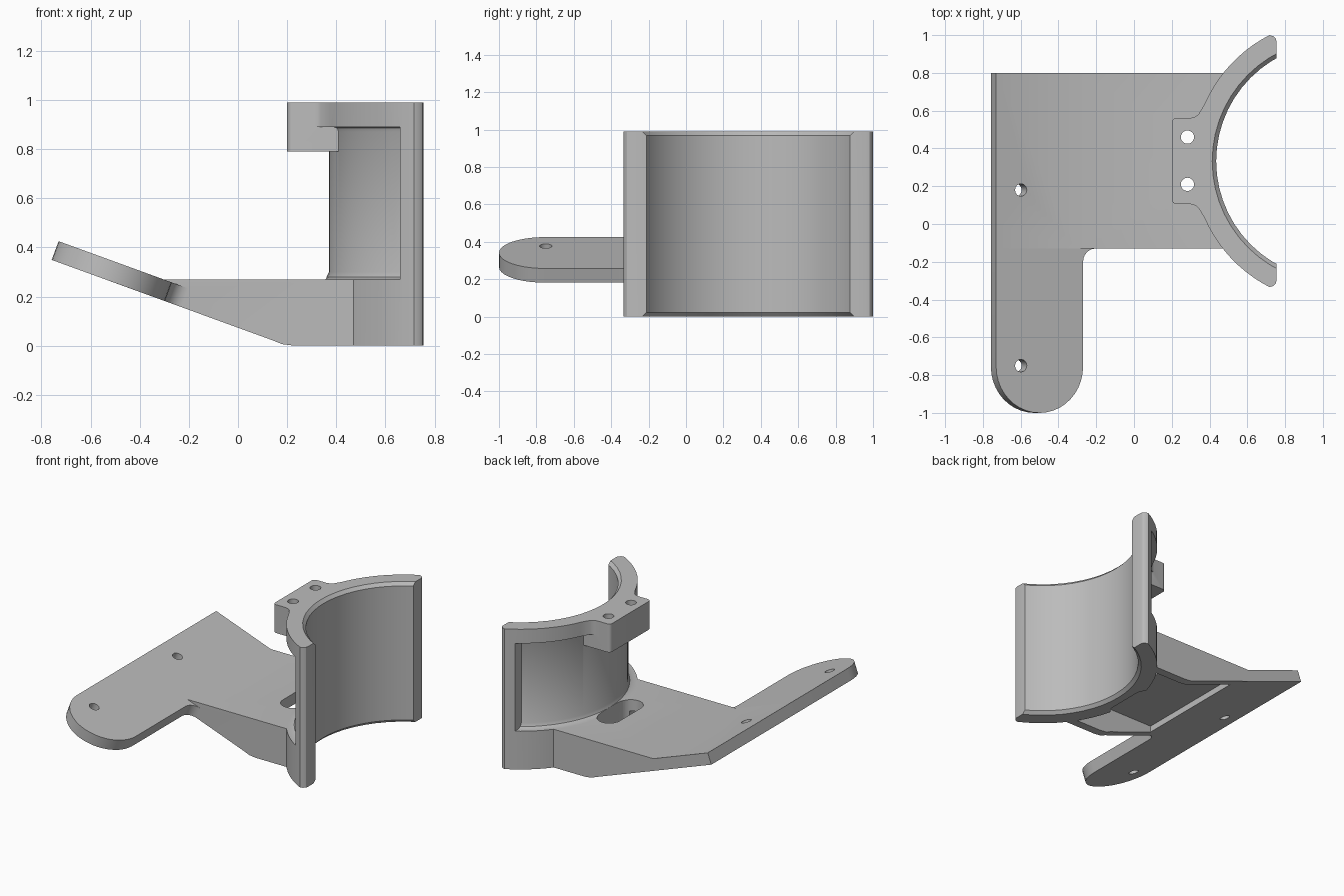
import bpy, bmesh, math
from mathutils import Matrix, Vector

if "Cube" in bpy.data.objects:
    bpy.data.objects.remove(bpy.data.objects["Cube"])

CX, CY = 1.06, 0.333            # axis of the curved cradle
INNER, OUTER, NECK = 0.625, 0.75, 0.69
BACK = 0.755                    # flat ends of the cradle
TOP = 0.99
TILT = math.radians(20)

grey = bpy.data.materials.new("plain_grey")
grey.use_nodes = True
grey.diffuse_color = (0.5, 0.5, 0.5, 1)
grey.node_tree.nodes["Principled BSDF"].inputs["Base Color"].default_value = (0.5, 0.5, 0.5, 1)


def finish(name, bm, matrix=None):
    if matrix:
        bm.transform(matrix)
    bmesh.ops.recalc_face_normals(bm, faces=bm.faces)
    mesh = bpy.data.meshes.new(name)
    bm.to_mesh(mesh)
    bm.free()
    mesh.materials.append(grey)
    obj = bpy.data.objects.new(name, mesh)
    bpy.context.collection.objects.link(obj)
    return obj


def prism(name, outline, low, high, matrix=None):
    """Extrude a 2D outline from low to high along the local z axis."""
    bm = bmesh.new()
    face = bm.faces.new([bm.verts.new((x, y, low)) for x, y in outline])
    ext = bmesh.ops.extrude_face_region(bm, geom=[face])
    moved = [v for v in ext["geom"] if isinstance(v, bmesh.types.BMVert)]
    bmesh.ops.translate(bm, verts=moved, vec=(0, 0, high - low))
    return finish(name, bm, matrix)


def sweep(name, profile, end_x, steps=28):
    """Revolve a closed (radius, z) profile about the cradle axis, ending at x = end_x."""
    bm = bmesh.new()
    rings = []
    for i in range(steps + 1):
        ring = []
        for r, z in profile:
            half = math.acos((CX - end_x) / r)
            a = math.pi + half * (2 * i / steps - 1)
            ring.append(bm.verts.new((CX + r * math.cos(a), CY + r * math.sin(a), z)))
        rings.append(ring)
    n = len(profile)
    for a, b in zip(rings, rings[1:]):
        for j in range(n):
            bm.faces.new((a[j], a[(j + 1) % n], b[(j + 1) % n], b[j]))
    bm.faces.new(rings[0])
    bm.faces.new(rings[-1])
    return finish(name, bm)


def arc(cx, cy, r, start, end, steps=12):
    angles = [math.radians(start + (end - start) * i / steps) for i in range(steps + 1)]
    return [(cx + r * math.cos(a), cy + r * math.sin(a)) for a in angles]


def rect(x0, x1, y0, y1):
    return [(x0, y0), (x1, y0), (x1, y1), (x0, y1)]


def combine(target, other, operation):
    mod = target.modifiers.new(operation.lower(), 'BOOLEAN')
    mod.operation = operation
    mod.solver = 'EXACT'
    mod.object = other
    bpy.context.view_layer.objects.active = target
    bpy.ops.object.modifier_apply(modifier=mod.name)
    bpy.data.objects.remove(other)


# Base: side profile extruded across y, hollowed underneath
profile = [(-0.73, 0.425), (-0.304, 0.27), (0.6, 0.27), (0.6, 0), (0.23, 0),
           (0.18, 0.006), (0.14, 0.022), (-0.758, 0.349)]
side = Matrix(((1, 0, 0, 0), (0, 0, 1, 0), (0, 1, 0, 0), (0, 0, 0, 1)))
bracket = prism("bracket", profile, -0.13, 0.80, side)
combine(bracket, prism("pocket", rect(-0.2, 0.45, -0.07, 0.74), -0.1, 0.19), 'DIFFERENCE')

# Tilted mounting tab with a rounded end and a fillet into the base
slope = Matrix.Translation((-0.73, 0, 0.425)) @ Matrix.Rotation(TILT, 4, 'Y')
tab = [(0, 0)] + arc(0.245, -0.755, 0.245, 180, 360, 20)
tab += arc(0.56, -0.20, 0.07, 180, 90, 6) + [(0.56, 0)]
combine(bracket, prism("tab", tab, -0.081, 0, slope), 'UNION')

# Curved cradle: outer arc with rounded ends, waisted on the outside
tip = math.degrees(math.acos((CX - 0.717) / OUTER))
shell = arc(CX, CY, OUTER, 180 - tip, 180 + tip, 32)
low_end = [(0.738, CY - 0.661), (0.751, CY - 0.648), (BACK, CY - 0.63)]
shell += low_end + [(x, 2 * CY - y) for x, y in reversed(low_end)]
cradle = prism("cradle", shell, 0, TOP)
waist = [(0.72, 0.27), (0.70, 0.279), (NECK, 0.30), (NECK, 0.87), (0.695, 0.885),
         (0.71, 0.89), (0.9, 0.89), (0.9, 0.27)]
combine(cradle, sweep("waist", waist, 0.66), 'DIFFERENCE')
combine(bracket, cradle, 'UNION')

# Bolt boss with flared shoulders at the rim
boss = arc(0.225, 0.13, 0.025, 270, 180, 4) + arc(0.225, 0.536, 0.025, 180, 90, 4)
combine(bracket, prism("boss", boss + [(0.46, 0.561), (0.46, 0.105)], 0.79, TOP), 'UNION')
half = [(0.30, 0.555), (0.30, 0.561), (0.325, 0.568), (0.342, 0.582), (0.375, 0.637), (0.45, 0.637)]
shoulder = half + [(x, 2 * CY - y) for x, y in reversed(half)]
combine(bracket, prism("shoulders", shoulder, 0.89, TOP), 'UNION')

# Inner bore of the cradle, chamfered at both rims
bore = bmesh.new()
steps = 56
rings = []
for r, z in ((0.665, -0.02), (INNER, 0.022), (INNER, TOP - 0.022), (0.665, TOP + 0.02)):
    rings.append([bore.verts.new((x, y, z)) for x, y in arc(CX, CY, r, 0, 360, steps)[:-1]])
for a, b in zip(rings, rings[1:]):
    for j in range(steps):
        k = (j + 1) % steps
        bore.faces.new((a[j], a[k], b[k], b[j]))
bore.faces.new(rings[0])
bore.faces.new(rings[-1])
combine(bracket, finish("bore", bore), 'DIFFERENCE')

# Bolt holes, tool slot below them, and screw holes through the tab
for y in (0.21, 0.46):
    hole = prism("bolt_hole", arc(0.283, y, 0.035, 0, 345, 23), 0.6, 1.2)
    combine(bracket, hole, 'DIFFERENCE')
slot = arc(0.28, 0.455, 0.08, 0, 180) + arc(0.28, 0.215, 0.08, 180, 360)
combine(bracket, prism("tool_slot", slot, -0.1, 0.35), 'DIFFERENCE')
for y in (0.18, -0.75):
    hole = prism("screw_hole", arc(0.14, y, 0.033, 0, 345, 23), -0.2, 0.1, slope)
    combine(bracket, hole, 'DIFFERENCE')

# Smooth shading on the curves only
bpy.ops.object.select_all(action='DESELECT')
bracket.select_set(True)
bpy.context.view_layer.objects.active = bracket
bpy.ops.object.shade_smooth_by_angle(angle=math.radians(30))
